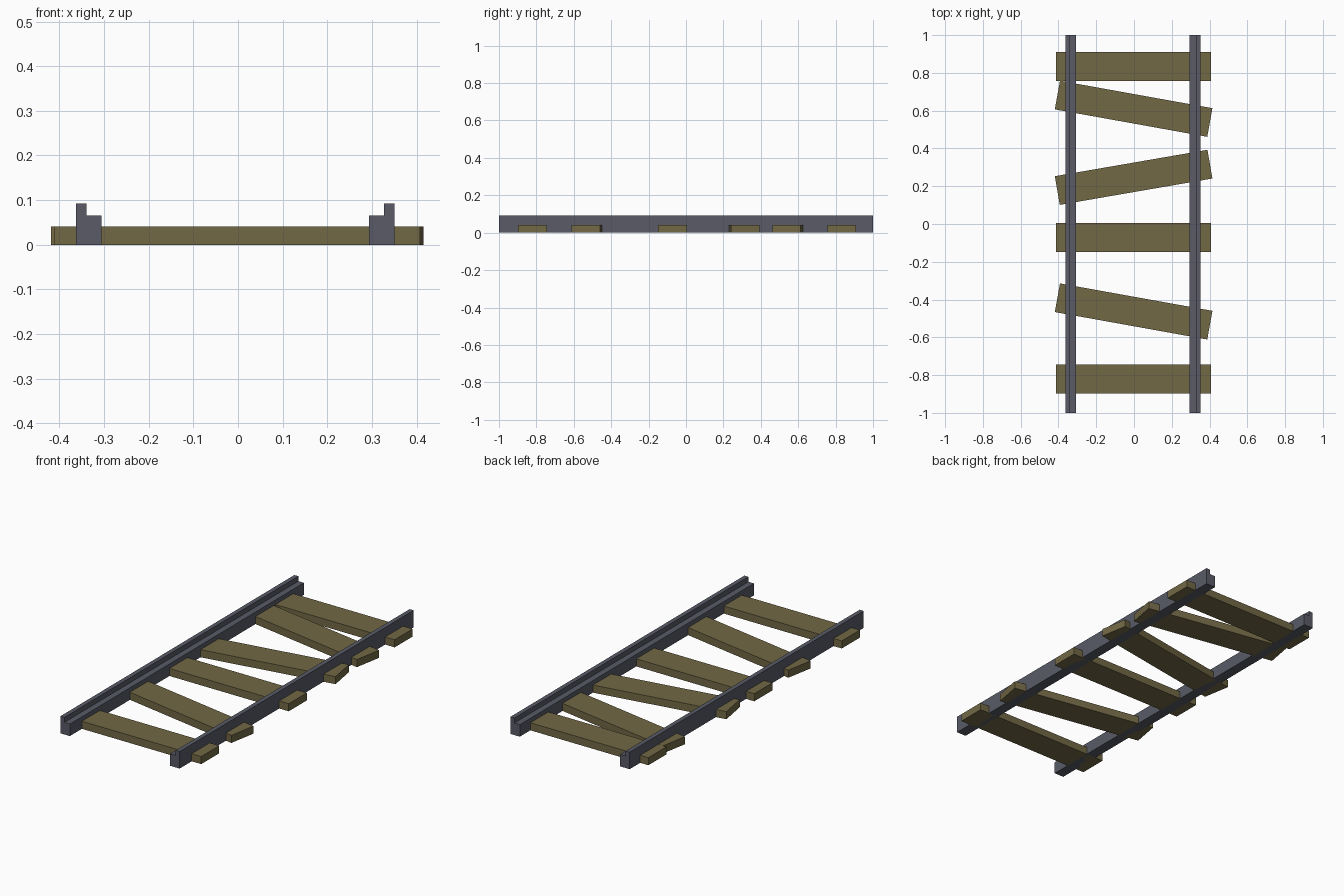
import bpy, bmesh
from math import radians
from mathutils import Matrix

if "Cube" in bpy.data.objects:
    bpy.data.objects.remove(bpy.data.objects["Cube"])


def material(name, color):
    m = bpy.data.materials.new(name)
    m.diffuse_color = (*color, 1)
    m.use_nodes = True
    m.node_tree.nodes["Principled BSDF"].inputs["Base Color"].default_value = m.diffuse_color
    return m


def add_object(name, bm, mat):
    bmesh.ops.recalc_face_normals(bm, faces=bm.faces[:])
    mesh = bpy.data.meshes.new(name)
    bm.to_mesh(mesh)
    bm.free()
    mesh.materials.append(mat)
    ob = bpy.data.objects.new(name, mesh)
    bpy.context.collection.objects.link(ob)
    return ob


wood = material("wood", (0.17, 0.14, 0.06))
steel = material("steel", (0.10, 0.105, 0.135))

CENTER_X = -0.006   # track gauge centre
PLANK = (0.82, 0.154, 0.041)

# Rails: stepped profile (distance from track centre, height), tall lip outside
PROFILE = [(0.3, 0), (0.357, 0), (0.357, 0.092), (0.333, 0.092),
           (0.333, 0.065), (0.3, 0.065)]


def rail(name, side):
    bm = bmesh.new()
    face = bm.faces.new([bm.verts.new((side * x, -1, z)) for x, z in PROFILE])
    ext = bmesh.ops.extrude_face_region(bm, geom=[face], use_keep_orig=True)
    moved = [v for v in ext["geom"] if isinstance(v, bmesh.types.BMVert)]
    bmesh.ops.translate(bm, verts=moved, vec=(0, 2, 0))
    add_object(name, bm, steel).location.x = CENTER_X


rail("left_rail", -1)
rail("right_rail", 1)

# Wooden sleepers: centre y and rotation in degrees
SLEEPERS = [(-0.82, 0), (-0.463, -10.2), (-0.072, 0),
            (0.247, 9.8), (0.61, -10.2), (0.833, 0)]
for i, (y, angle) in enumerate(SLEEPERS, 1):
    bm = bmesh.new()
    bmesh.ops.create_cube(bm, size=1, matrix=Matrix.Diagonal((*PLANK, 1)))
    ob = add_object(f"sleeper_{i}", bm, wood)
    ob.location = (-0.002, y, PLANK[2] / 2)
    ob.rotation_euler.z = radians(angle)
